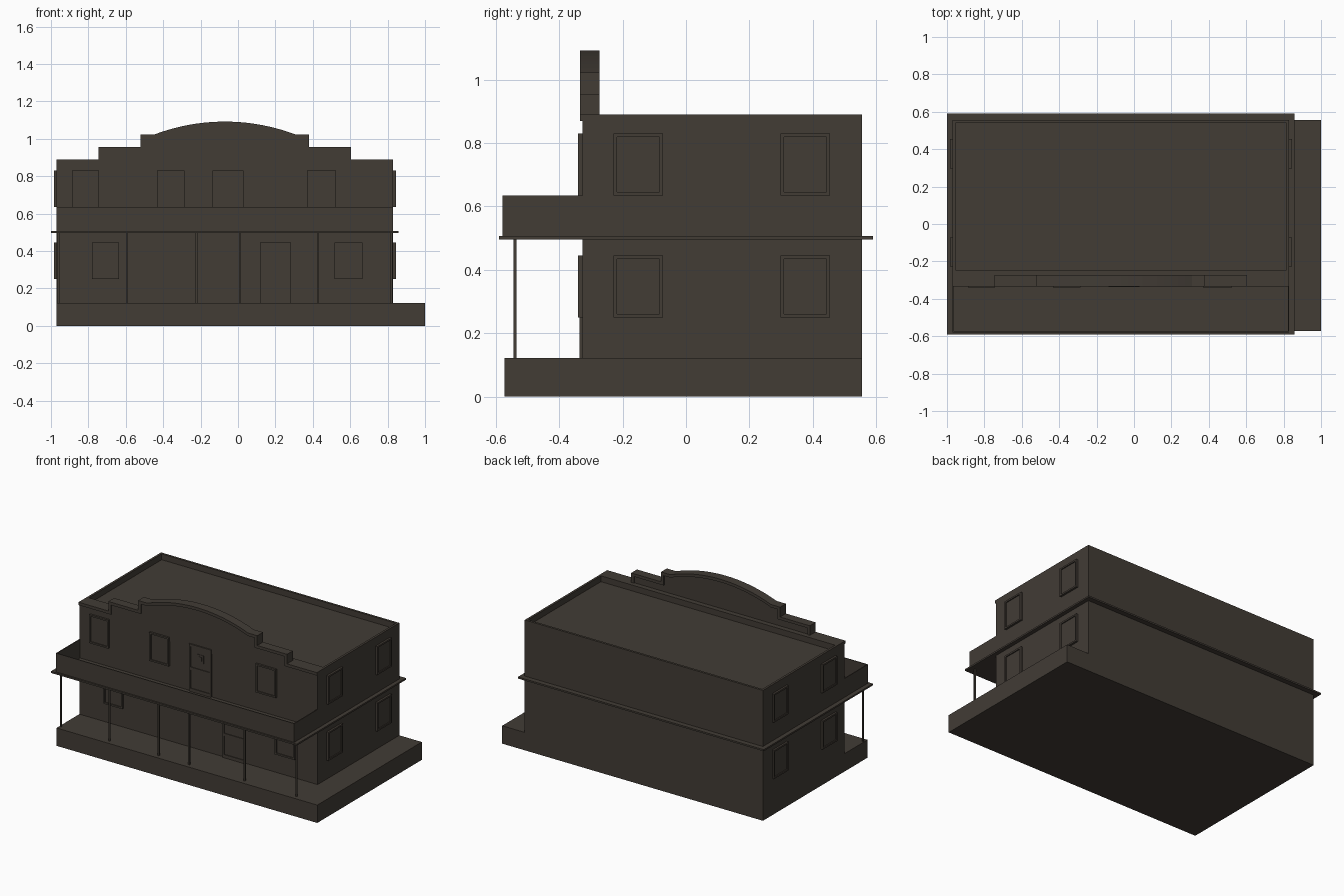
import bpy, bmesh, math

if "Cube" in bpy.data.objects:
    bpy.data.objects.remove(bpy.data.objects["Cube"])

mat = bpy.data.materials.new("dark weathered brown")
mat.diffuse_color = (0.054, 0.045, 0.036, 1)
mat.use_nodes = True
mat.node_tree.nodes["Principled BSDF"].inputs["Base Color"].default_value = mat.diffuse_color

X0, X1, XC = -0.97, 0.83, -0.07      # building width and centre line
FRONT, BACK = -0.326, 0.555          # building depth
DECK, FLOOR2, ROOF = 0.122, 0.507, 0.89


def finish(name, bm):
    bmesh.ops.recalc_face_normals(bm, faces=bm.faces)
    me = bpy.data.meshes.new(name)
    bm.to_mesh(me)
    bm.free()
    me.materials.append(mat)
    ob = bpy.data.objects.new(name, me)
    bpy.context.collection.objects.link(ob)
    return ob


def add_box(bm, x0, x1, y0, y1, z0, z1):
    verts = bmesh.ops.create_cube(bm, size=1)["verts"]
    for v in verts:
        v.co = (x1 if v.co.x > 0 else x0, y1 if v.co.y > 0 else y0, z1 if v.co.z > 0 else z0)
    return verts


def box(name, *dims):
    bm = bmesh.new()
    add_box(bm, *dims)
    return finish(name, bm)


def panelled(name, side, u0, u1, z0, z1, depth, panels, border):
    """Box on a wall with recessed panels; u runs along the wall."""
    bm = bmesh.new()
    out = depth * 0.5
    # back board, then frame strips around every panel
    boxes = [(u0, u1, z0, z1, out)]
    pz0, pz1 = panels[0][0], panels[-1][1]
    boxes += [(u0, u0 + border, z0, z1, depth), (u1 - border, u1, z0, z1, depth)]
    edges = [z0] + [z for p in panels for z in p] + [z1]
    boxes += [(u0 + border, u1 - border, a, b, depth) for a, b in zip(edges[::2], edges[1::2])]
    for a, b, c, d, t in boxes:
        if side == "front":
            add_box(bm, a, b, FRONT - t, FRONT + 0.005, c, d)
        elif side == "right":
            add_box(bm, X1 - 0.005, X1 + t, a, b, c, d)
        else:
            add_box(bm, X0 - t, X0 + 0.005, a, b, c, d)
    return finish(name, bm)


def window(name, side, u0, u1, z0, z1):
    panelled(name, side, u0, u1, z0, z1, 0.014, [(z0 + 0.011, z1 - 0.011)], 0.011)


# Base deck and ground storey
box("base_deck", X0, 1.0, -0.573, BACK, 0, DECK)
box("ground_storey", X0, X1, FRONT, BACK, DECK, 0.5)
box("balcony_floor_and_eave", -1.0, 0.857, -0.59, 0.59, 0.496, FLOOR2)

# Upper storey with sunken roof
bm = bmesh.new()
add_box(bm, X0, X1, FRONT, BACK, FLOOR2, ROOF)
bm.faces.ensure_lookup_table()
top = max(bm.faces, key=lambda f: f.calc_center_median().z)
bmesh.ops.inset_region(bm, faces=[top], thickness=0.022)
for v in top.verts:
    if v.co.y < 0:
        v.co.y = -0.245
low = bmesh.ops.extrude_discrete_faces(bm, faces=[top])["faces"][0]
for v in low.verts:
    v.co.z -= 0.04
finish("upper_storey", bm)

# Stepped and arched false front
def crown(inset):
    half = [(0.90, ROOF), (0.675, ROOF), (0.675, 0.955), (0.45, 0.955), (0.45, 1.022), (0.38, 1.022)]
    half = [(x - (inset if 0 < i < 5 else 0), z - inset) for i, (x, z) in enumerate(half)]
    r = (0.38 ** 2 + 0.07 ** 2) / (2 * 0.07)
    a = math.asin(0.38 / r)
    arc = [(r * math.sin(a * t / 10), 1.092 - inset - r + r * math.cos(a * t / 10)) for t in range(-9, 10)]
    left = [(-x, z) for x, z in half]
    return [(XC + x, z) for x, z in left + arc + half[::-1]]


def extrude_profile(bm, pts, y0, y1):
    f = bm.faces.new([bm.verts.new((x, y0, z)) for x, z in pts])
    g = bmesh.ops.extrude_face_region(bm, geom=[f])["geom"]
    for v in g:
        if isinstance(v, bmesh.types.BMVert):
            v.co.y = y1


inner, outer = crown(0.02), crown(0)
bm = bmesh.new()
extrude_profile(bm, inner + [(X1, 0.8), (X0, 0.8)], FRONT - 0.001, -0.28)
finish("false_front", bm)
bm = bmesh.new()
extrude_profile(bm, outer + inner[::-1], -0.335, -0.273)
finish("false_front_cap", bm)

# Thin balcony railing boards
box("railing_front", X0, X1, -0.579, -0.573, FLOOR2, 0.635)
box("railing_left", X0, X0 + 0.006, -0.573, FRONT, FLOOR2, 0.635)
box("railing_right", X1 - 0.006, X1, -0.573, FRONT, FLOOR2, 0.635)

# Porch posts
for i, x in enumerate((-0.96, -0.593, -0.222, 0.01, 0.428, 0.82)):
    box(f"porch_post_{i + 1}", x - 0.005, x + 0.005, -0.544, -0.534, DECK, 0.5)

# Front windows
UP, LOW = (0.635, 0.83), (0.25, 0.445)
for i, (a, b, h) in enumerate(((-0.887, -0.742, UP), (-0.433, -0.287, UP), (0.37, 0.523, UP),
                               (-0.78, -0.636, LOW), (0.515, 0.665, LOW))):
    window(f"front_window_{i + 1}", "front", a, b, *h)

# Side windows
for side in ("left", "right"):
    for a, b in ((-0.228, -0.072), (0.298, 0.454)):
        for label, h in (("upper", UP), ("lower", LOW)):
            window(f"{side}_{label}_window", side, a, b, *h)

# Doors with two recessed panels
for name, a, z in (("lower_door", 0.118, DECK), ("upper_door", -0.135, FLOOR2)):
    panelled(name, "front", a, a + 0.165, z, z + 0.323, 0.01,
             [(z + 0.022, z + 0.148), (z + 0.167, z + 0.306)], 0.011)

# Small square pane in the upper door
bm = bmesh.new()
for h, t in ((0.027, 0.008), (0.014, 0.01)):
    add_box(bm, -0.054 - h, -0.054 + h, FRONT - t, FRONT, 0.747 - h, 0.747 + h)
finish("upper_door_pane", bm)
